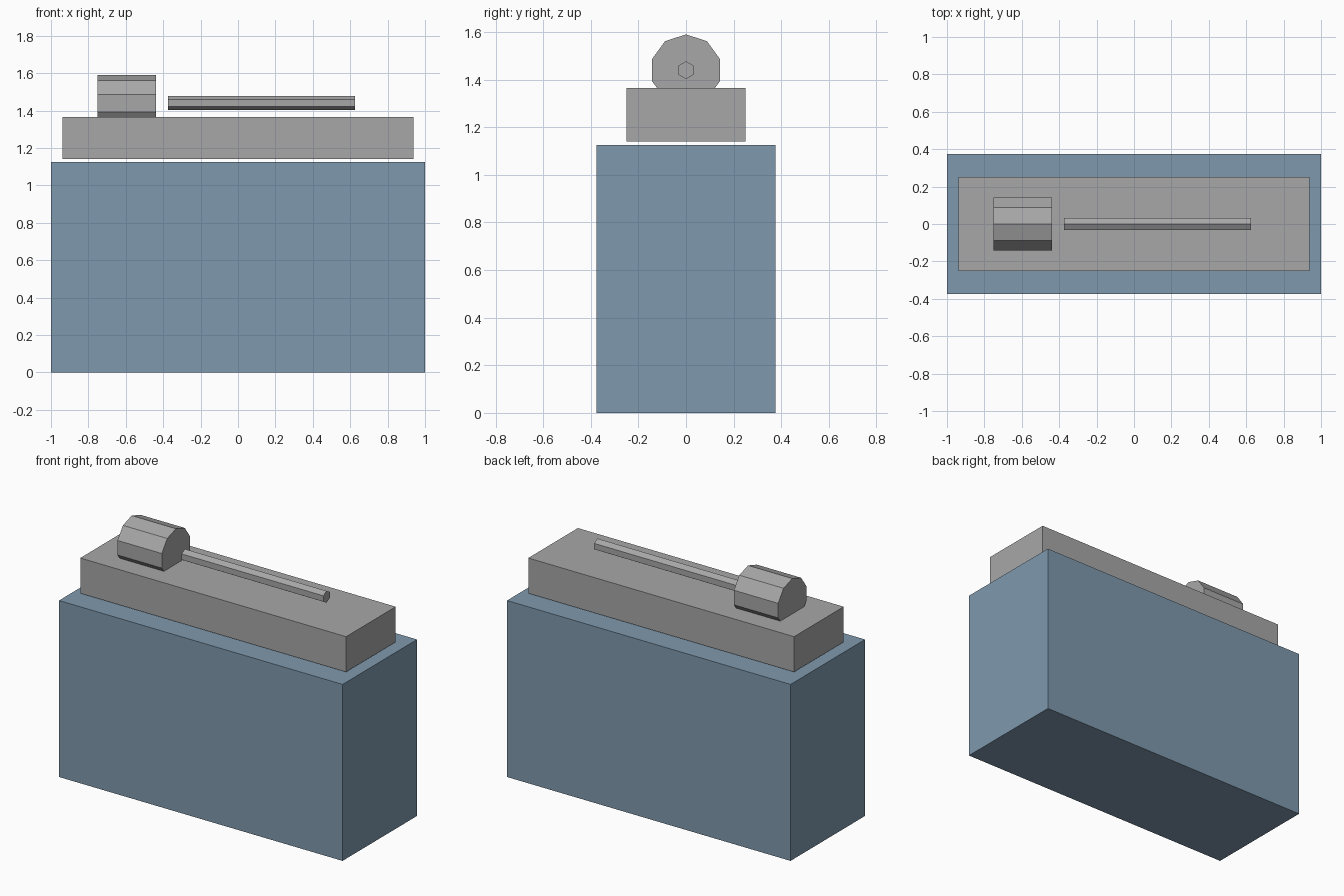
import bpy, math

if "Cube" in bpy.data.objects:
    bpy.data.objects.remove(bpy.data.objects["Cube"])


def material(name, rgb):
    m = bpy.data.materials.new(name)
    m.diffuse_color = (*rgb, 1.0)
    m.use_nodes = True
    m.node_tree.nodes["Principled BSDF"].inputs["Base Color"].default_value = m.diffuse_color
    return m


blue = material("steel_blue", (0.212, 0.319, 0.423))
grey = material("mid_grey", (0.39, 0.39, 0.39))


def box(name, size, z0, mat):
    """Centred box standing on height z0."""
    bpy.ops.mesh.primitive_cube_add(size=1, location=(0, 0, z0 + size[2] / 2))
    ob = bpy.context.object
    ob.name = name
    ob.scale = size
    bpy.ops.object.transform_apply(location=False, rotation=False, scale=True)
    ob.data.materials.append(mat)


def x_cylinder(name, sides, radius, x0, x1, z, mat):
    """Low-poly cylinder along x with one corner pointing straight up."""
    bpy.ops.mesh.primitive_cylinder_add(
        vertices=sides, radius=radius, depth=x1 - x0,
        location=((x0 + x1) / 2, 0, z),
        rotation=(math.pi / 2, 0, math.pi / 2))
    ob = bpy.context.object
    ob.name = name
    ob.data.materials.append(mat)


# Cabinet, and the bed floating just above it
box("cabinet", (2.0, 0.75, 1.125), 0, blue)
box("bed", (1.875, 0.5, 0.225), 1.14, grey)

# Headstock drum sunk into the bed, and the spindle rod beside it
x_cylinder("headstock", 10, 0.15, -0.75, -0.4375, 1.44, grey)
x_cylinder("spindle_rod", 6, 0.0375, -0.375, 0.625, 1.44, grey)
